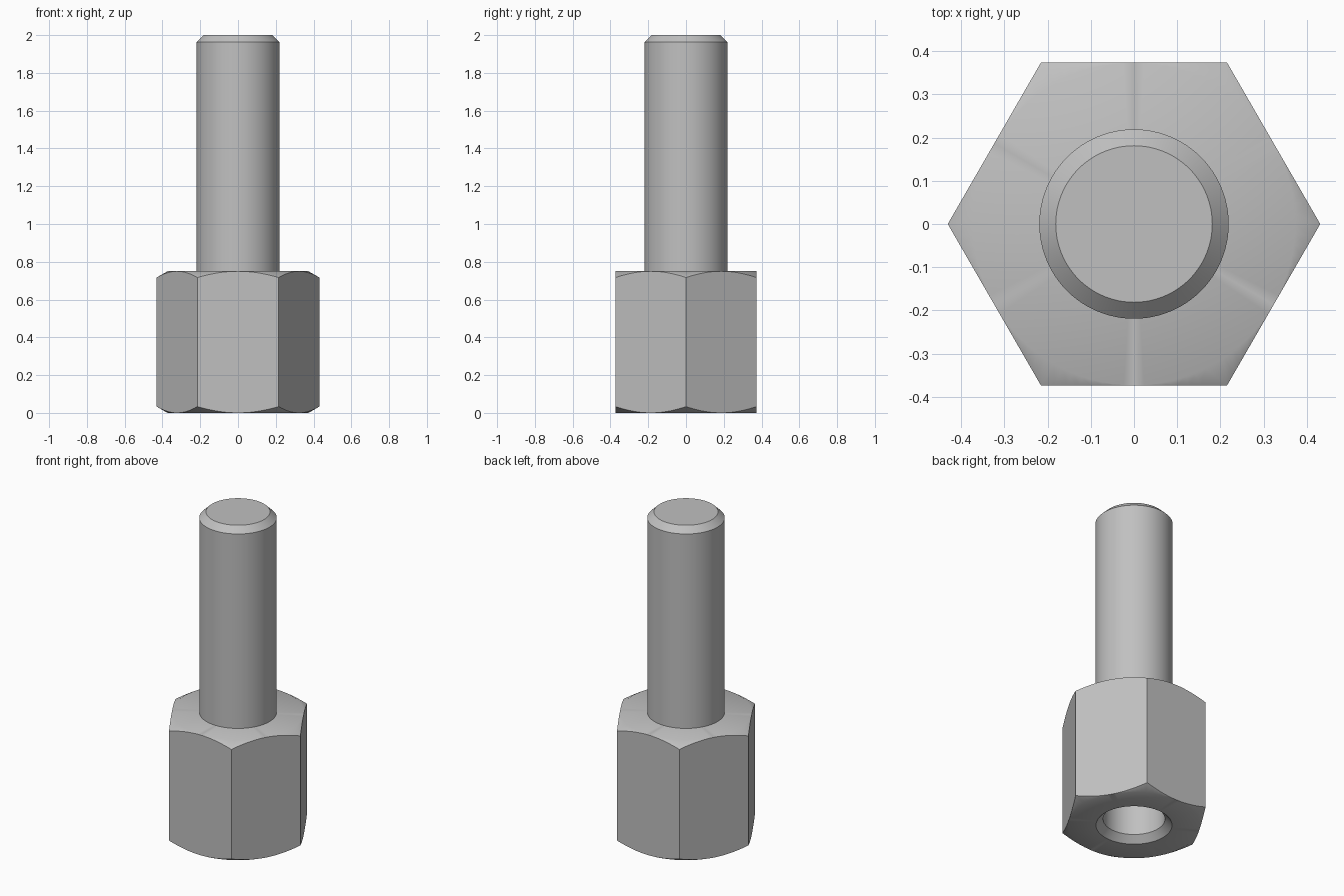
import bpy, bmesh, math
from mathutils import Matrix

cube = bpy.data.objects.get("Cube")
if cube:
    bpy.data.objects.remove(cube, do_unlink=True)

steel = bpy.data.materials.new("grey_steel")
steel.use_nodes = True
steel.diffuse_color = (0.53, 0.53, 0.53, 1)
steel.node_tree.nodes["Principled BSDF"].inputs["Base Color"].default_value = steel.diffuse_color


def add_object(name, bm):
    bmesh.ops.recalc_face_normals(bm, faces=bm.faces)
    mesh = bpy.data.meshes.new(name)
    bm.to_mesh(mesh)
    bm.free()
    mesh.materials.append(steel)
    obj = bpy.data.objects.new(name, mesh)
    bpy.context.collection.objects.link(obj)
    return obj


def lathe(name, profile, steps=96):
    """Revolve (radius, height) points that start and end on the axis."""
    bm = bmesh.new()
    verts = [bm.verts.new((r, 0, z)) for r, z in profile]
    edges = [bm.edges.new(pair) for pair in zip(verts, verts[1:])]
    bmesh.ops.spin(bm, geom=verts + edges, axis=(0, 0, 1), cent=(0, 0, 0),
                   angle=math.tau, steps=steps, use_duplicate=False)
    bmesh.ops.remove_doubles(bm, verts=bm.verts, dist=1e-5)
    bmesh.ops.dissolve_degenerate(bm, edges=bm.edges, dist=1e-6)
    return add_object(name, bm)


def smooth(obj, degrees):
    bpy.ops.object.select_all(action="DESELECT")
    obj.select_set(True)
    bpy.context.view_layer.objects.active = obj
    bpy.ops.object.shade_smooth_by_angle(angle=math.radians(degrees))


APOTHEM = 0.373
CORNER = APOTHEM / math.cos(math.pi / 6)
HEIGHT = 0.75
OUTER = 0.48
DROP = (OUTER - APOTHEM) * math.tan(math.pi / 6)

# Hexagonal body: conical end chamfers and a countersunk blind hole
body = lathe("hex_body", [
    (0, 0.55), (0.175, 0.55), (0.175, 0.04), (0.215, 0),
    (APOTHEM, 0), (OUTER, DROP), (OUTER, HEIGHT - DROP), (APOTHEM, HEIGHT), (0, HEIGHT)])

# Hexagonal prism that trims the body to its six flats
bm = bmesh.new()
bmesh.ops.create_cone(bm, cap_ends=True, segments=6, radius1=CORNER, radius2=CORNER,
                      depth=2, matrix=Matrix.Rotation(math.pi / 6, 4, "Z"))
# Put two of the corners on the x axis
if max(v.co.x for v in bm.verts) < CORNER - 0.01:
    bmesh.ops.rotate(bm, verts=bm.verts, matrix=Matrix.Rotation(math.pi / 6, 3, "Z"))
prism = add_object("hex_trim", bm)
prism.hide_render = True

trim = body.modifiers.new("trim", "BOOLEAN")
trim.operation = "INTERSECT"
trim.solver = "EXACT"
trim.object = prism
bpy.ops.object.select_all(action="DESELECT")
body.select_set(True)
bpy.context.view_layer.objects.active = body
bpy.ops.object.modifier_apply(modifier=trim.name)
bpy.data.objects.remove(prism, do_unlink=True)
smooth(body, 35)

# Plain round stud with a chamfered tip
stud = lathe("stud", [(0, 0.7), (0.219, 0.7), (0.219, 1.963), (0.181, 2), (0, 2)])
smooth(stud, 35)
